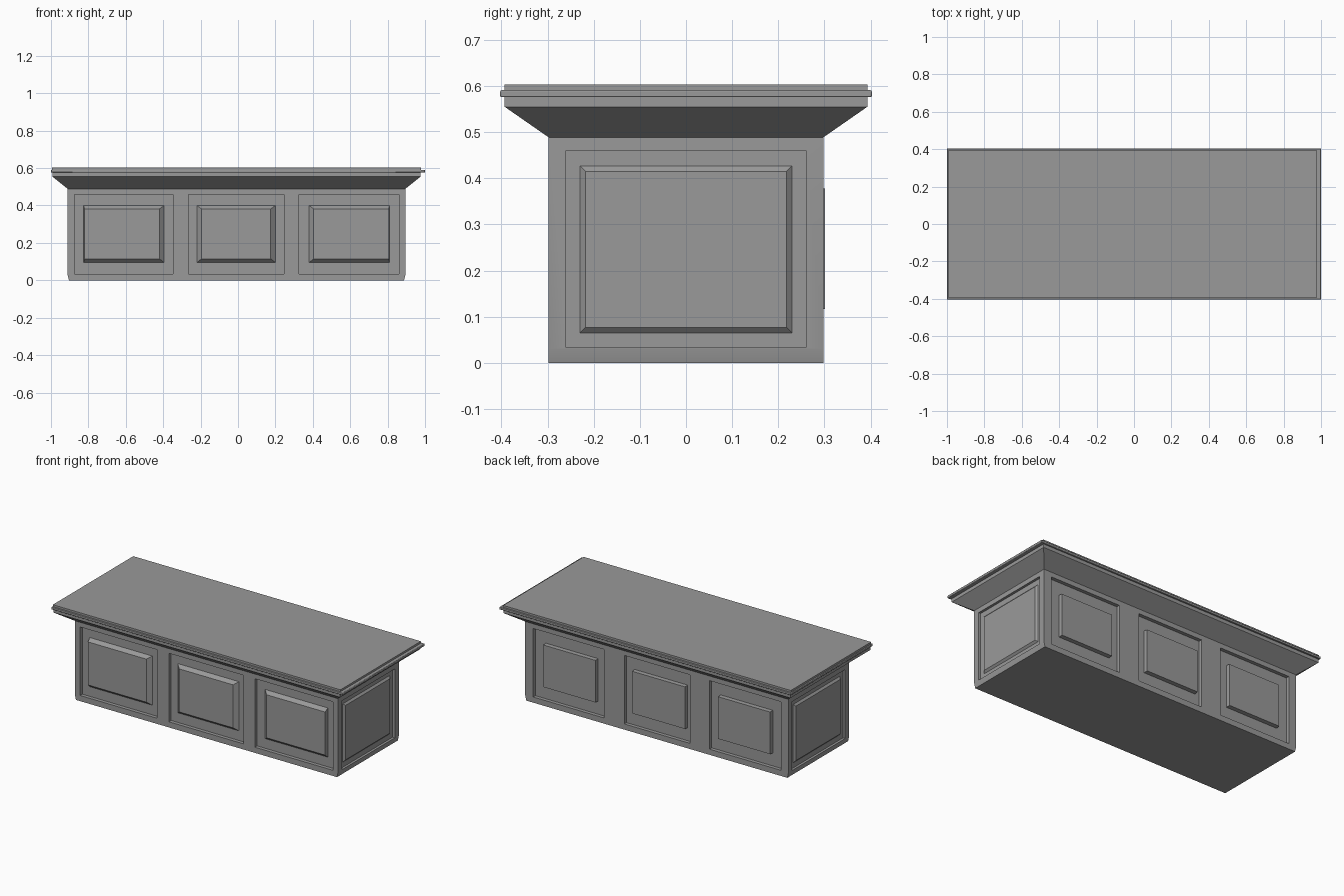
import bpy
import bmesh
import math

cube = bpy.data.objects.get("Cube")
if cube:
    bpy.data.objects.remove(cube, do_unlink=True)

GREY = (0.32, 0.32, 0.32, 1)
paint = bpy.data.materials.new("grey paint")
paint.use_nodes = True
paint.diffuse_color = GREY
paint.node_tree.nodes["Principled BSDF"].inputs["Base Color"].default_value = GREY

LEFT, RIGHT, DEPTH = 0.895, -0.911, 0.298   # carcass faces
MID = (LEFT + RIGHT) / 2
HALF = (LEFT - RIGHT) / 2

# Each face of the carcass has its own frame: u along it, v up, w outwards
PLACE = {
    "plan": lambda u, v, w: (u, v, w),
    "front": lambda u, v, w: (u, -DEPTH - w, v),
    "back": lambda u, v, w: (u, DEPTH + w, v),
    "left": lambda u, v, w: (LEFT + w, u, v),
    "right": lambda u, v, w: (RIGHT - w, u, v),
}


def loft(name, rings, side="plan"):
    """Closed solid through rectangles (u0, u1, v0, v1, w)."""
    bm = bmesh.new()
    loops = []
    for u0, u1, v0, v1, w in rings:
        corners = ((u0, v0), (u1, v0), (u1, v1), (u0, v1))
        loops.append([bm.verts.new(PLACE[side](u, v, w)) for u, v in corners])
    bm.faces.new(loops[0])
    bm.faces.new(loops[-1])
    for a, b in zip(loops, loops[1:]):
        for i in range(4):
            j = (i + 1) % 4
            bm.faces.new((a[i], a[j], b[j], b[i]))
    bmesh.ops.recalc_face_normals(bm, faces=bm.faces)
    mesh = bpy.data.meshes.new(name)
    bm.to_mesh(mesh)
    bm.free()
    mesh.materials.append(paint)
    obj = bpy.data.objects.new(name, mesh)
    bpy.context.collection.objects.link(obj)
    return obj


def centred(hx, hy, z, cx=MID):
    return (cx - hx, cx + hx, -hy, hy, z)


# Carcass, drawn in slightly at the foot of each end
carcass = loft("carcass", [centred(HALF - 0.007, DEPTH, 0),
                           centred(HALF, DEPTH, 0.03),
                           centred(HALF, DEPTH, 0.49)])


def recess(name, side, u0, u1, v0, v1, depth):
    """Cut a sunken field into the carcass."""
    cutter = loft(name, [(u0, u1, v0, v1, -depth), (u0, u1, v0, v1, 0.03)], side)
    mod = carcass.modifiers.new(name, "BOOLEAN")
    mod.operation = "DIFFERENCE"
    mod.solver = "EXACT"
    mod.object = cutter
    bpy.context.view_layer.objects.active = carcass
    bpy.ops.object.modifier_apply(modifier=name)
    bpy.data.objects.remove(cutter, do_unlink=True)


def raised(name, side, u0, u1, v0, v1, low, high, slopes):
    """Panel standing in a recess; slopes are left, right, bottom, top bevels."""
    a, b, c, d = slopes
    loft(name, [(u0, u1, v0, v1, low - 0.005), (u0, u1, v0, v1, low),
                (u0 + a, u1 - b, v0 + c, v1 - d, high)], side)


# Three fielded panels on the front: recess span, panel span, side bevels
SINK = 0.022
front = [("right", -0.875, -0.347, -0.825, -0.395, 0.004, 0.025),
         ("middle", -0.265, 0.247, -0.22, 0.20, 0.025, 0.025),
         ("left", 0.325, 0.862, 0.38, 0.81, 0.025, 0.004)]
for label, r0, r1, p0, p1, s0, s1 in front:
    recess("front_recess_" + label, "front", r0, r1, 0.035, 0.46, SINK)
    raised("front_panel_" + label, "front", p0, p1, 0.095, 0.40,
           -SINK, 0, (s0, s1, 0.02, 0.018))

# Three square-edged panels on the back
back = [("right", -0.86, -0.37, -0.79, -0.43),
        ("middle", -0.235, 0.215, -0.205, 0.16),
        ("left", 0.355, 0.84, 0.41, 0.77)]
for label, r0, r1, p0, p1 in back:
    recess("back_recess_" + label, "back", r0, r1, 0.035, 0.46, SINK)
    raised("back_panel_" + label, "back", p0, p1, 0.115, 0.38,
           -SINK, 0.003, (0.002,) * 4)

# One large panel on each end
for side in ("left", "right"):
    recess(side + "_end_recess", side, -0.26, 0.26, 0.033, 0.46, 0.015)
    raised(side + "_end_panel", side, -0.23, 0.23, 0.065, 0.427,
           -0.015, -0.004, (0.012,) * 4)

# Flared crown moulding, edge band and worktop
loft("crown_moulding", [centred(HALF, DEPTH, 0.489),
                        centred(0.985, 0.393, 0.555),
                        centred(0.985, 0.393, 0.58)])
band = loft("edge_band", [centred(1, 0.403, 0.576, 0), centred(1, 0.403, 0.591, 0)])
bevel = band.modifiers.new("soft edge", "BEVEL")
bevel.width = 0.003
bevel.segments = 2
loft("worktop", [centred(0.987, 0.394, 0.585), centred(0.987, 0.394, 0.603)])

# Crisp edges everywhere except the shallow foot slope
for obj in bpy.context.collection.objects:
    if obj.type == "MESH" and paint.name in obj.data.materials:
        bpy.ops.object.select_all(action="DESELECT")
        obj.select_set(True)
        bpy.context.view_layer.objects.active = obj
        bpy.ops.object.shade_smooth_by_angle(angle=math.radians(25))
